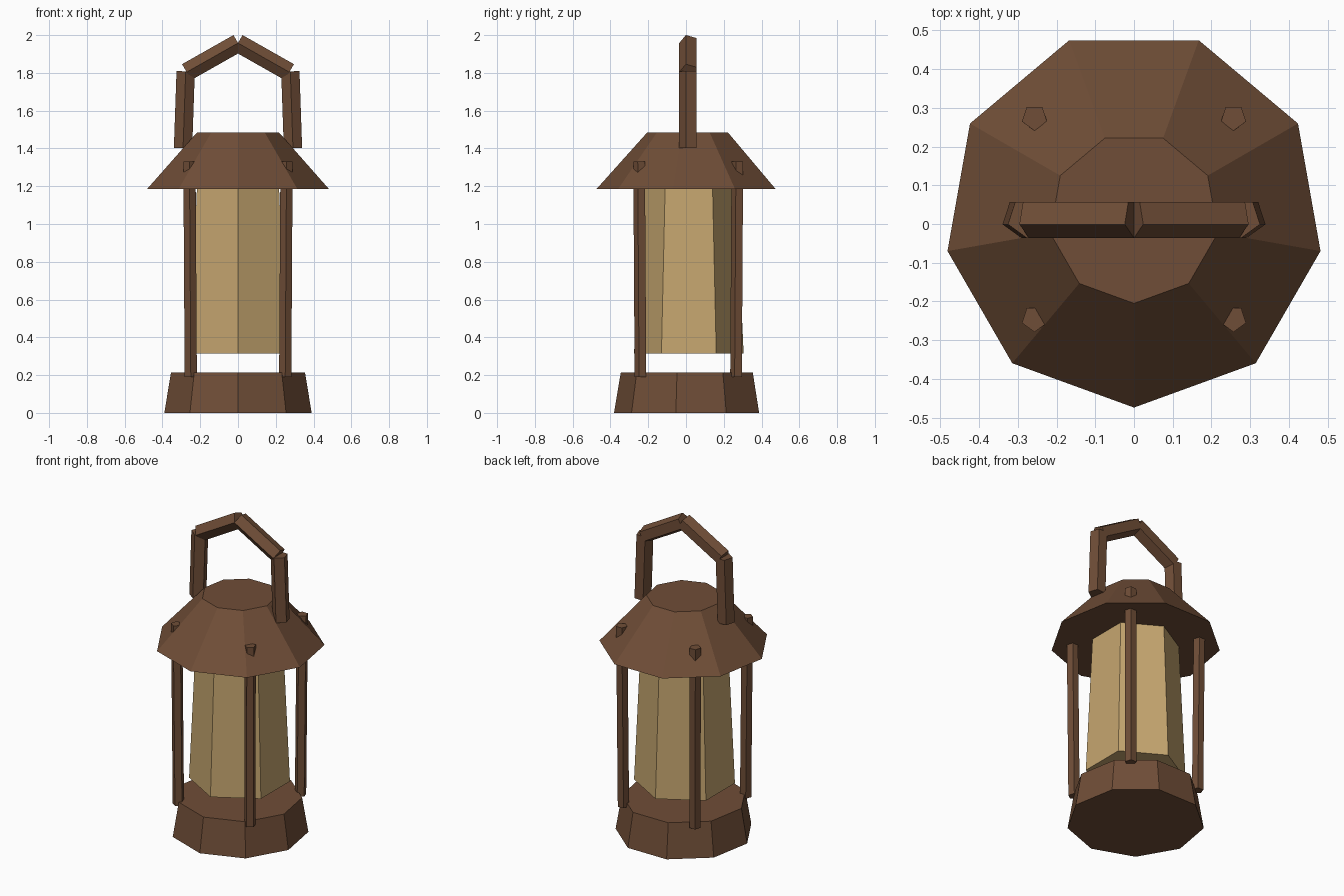
import bpy, bmesh
from math import sin, cos, tau
from mathutils import Vector

if "Cube" in bpy.data.objects:
    bpy.data.objects.remove(bpy.data.objects["Cube"])

CY = 0.015  # y of the lantern's axis


def material(name, rgb):
    m = bpy.data.materials.new(name)
    m.diffuse_color = (*rgb, 1)
    m.use_nodes = True
    m.node_tree.nodes["Principled BSDF"].inputs["Base Color"].default_value = m.diffuse_color
    return m


BROWN = material("brown_metal", (0.16, 0.075, 0.038))
AMBER = material("amber_glass", (0.56, 0.38, 0.16))


def prism(name, a, b, r0, r1, sides, mat):
    """Capped tapered prism from a to b, with one edge facing the front."""
    a, b = Vector(a), Vector(b)
    d = (b - a).normalized()
    front = Vector((0, -1, 0))
    front = (front - d * front.dot(d)).normalized()
    side = d.cross(front)
    bm = bmesh.new()
    rings = []
    for p, r in ((a, r0), (b, r1)):
        rings.append([bm.verts.new(p + r * (front * cos(tau * i / sides) + side * sin(tau * i / sides)))
                      for i in range(sides)])
    for i in range(sides):
        j = (i + 1) % sides
        bm.faces.new((rings[0][i], rings[0][j], rings[1][j], rings[1][i]))
    bm.faces.new(rings[0][::-1])
    bm.faces.new(rings[1])
    bmesh.ops.recalc_face_normals(bm, faces=bm.faces)
    me = bpy.data.meshes.new(name)
    bm.to_mesh(me)
    bm.free()
    me.materials.append(mat)
    ob = bpy.data.objects.new(name, me)
    bpy.context.collection.objects.link(ob)
    return ob


# Base, glass and roof
prism("base", (0, CY, 0), (0, CY, 0.215), 0.396, 0.36, 9, BROWN)
prism("glass", (0, CY, 0.315), (0, CY, 1.215), 0.29, 0.25, 6, AMBER)
prism("roof", (0, CY, 1.185), (0, CY, 1.485), 0.489, 0.22, 9, BROWN)

# Four corner posts, poking through the roof
for sx, x_name in ((-1, "left"), (1, "right")):
    for sy, y_name in ((-1, "front"), (1, "back")):
        prism(f"{y_name}_{x_name}_post",
              (sx * 0.25, CY + sy * 0.253, 0.19), (sx * 0.257, CY + sy * 0.26, 1.33),
              0.034, 0.034, 5, BROWN)

# Carrying handle: an upright and a sloping bar on each side
for s, n in ((-1, "left"), (1, "right")):
    prism(f"{n}_handle_upright", (s * 0.291, CY, 1.402), (s * 0.277, CY, 1.808), 0.051, 0.051, 5, BROWN)
    prism(f"{n}_handle_bar", (s * 0.272, CY, 1.804), (0, CY, 1.958), 0.051, 0.051, 5, BROWN)
